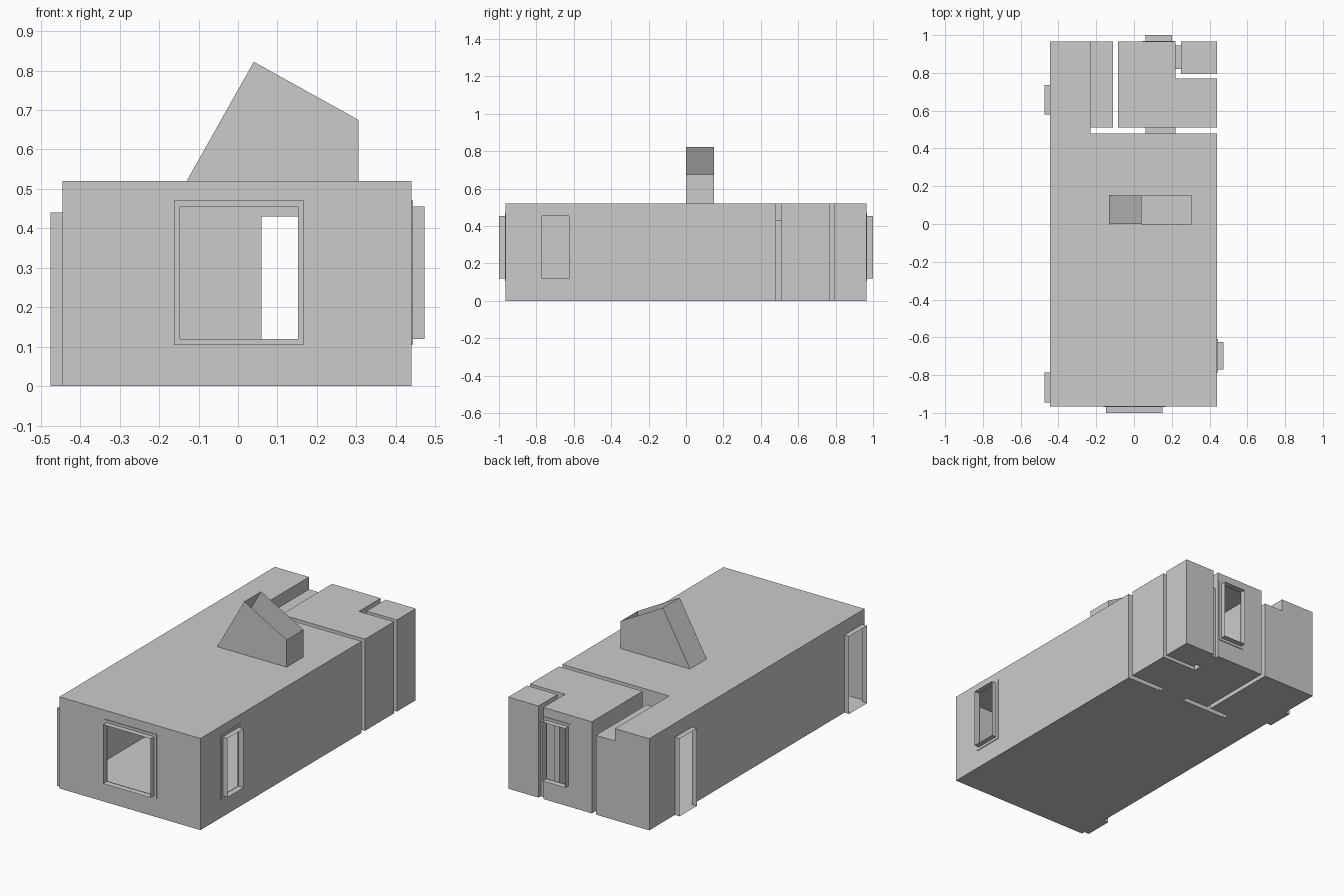
import bpy, bmesh

if "Cube" in bpy.data.objects:
    bpy.data.objects.remove(bpy.data.objects["Cube"])

H = 0.52          # ceiling height
LOW = 0.45        # closet ceiling height
X0, X1, Y0, Y1 = -0.445, 0.44, -0.965, 0.965


class Shell:
    """Collects quads into one named mesh object."""
    def __init__(self, name):
        self.name, self.bm = name, bmesh.new()

    def face(self, *pts):
        self.bm.faces.new([self.bm.verts.new(p) for p in pts])

    def wall(self, axis, c, a, b, z0=0, z1=H, holes=()):
        # plane axis=c, spanning a..b on the other axis, with rectangular holes
        def quad(u0, u1, w0, w1):
            if u1 - u0 > 1e-5 and w1 - w0 > 1e-5:
                self.face(*[pt(axis, c, u, w) for u, w in
                            ((u0, w0), (u1, w0), (u1, w1), (u0, w1))])
        u = a
        for h0, h1, k0, k1 in sorted(holes):
            quad(u, h0, z0, z1)
            quad(h0, h1, z0, k0)
            quad(h0, h1, k1, z1)
            u = h1
        quad(u, b, z0, z1)

    def flat(self, z, x0, x1, y0, y1):
        self.face((x0, y0, z), (x1, y0, z), (x1, y1, z), (x0, y1, z))

    def tunnel(self, axis, c0, c1, hole):
        # four reveal faces joining a hole on plane c0 to plane c1
        u0, u1, w0, w1 = hole
        loop = [(u0, w0), (u1, w0), (u1, w1), (u0, w1)]
        for i in range(4):
            p, q = loop[i], loop[(i + 1) % 4]
            self.face(pt(axis, c0, *p), pt(axis, c0, *q),
                      pt(axis, c1, *q), pt(axis, c1, *p))

    def done(self):
        bmesh.ops.remove_doubles(self.bm, verts=self.bm.verts, dist=1e-5)
        me = bpy.data.meshes.new(self.name)
        self.bm.to_mesh(me)
        self.bm.free()
        bpy.context.collection.objects.link(bpy.data.objects.new(self.name, me))


def pt(axis, c, u, w):
    return (c, u, w) if axis == 'x' else (u, c, w)


# Openings: (start, end, bottom, top)
front_win = (-0.147, 0.152, 0.12, 0.455)
right_win = (-0.77, -0.625, 0.12, 0.455)
back_win = (0.06, 0.20, 0.12, 0.455)
left_doors = [(-0.945, -0.785, 0, 0.44), (0.58, 0.735, 0, 0.44)]
mid_door = (0.06, 0.22, 0, 0.43)
small_door = (0.82, 0.945, 0, 0.43)

# Main room with side corridor and low closet
m = Shell("main_room")
m.wall('y', Y0, X0, X1, holes=[front_win])
m.wall('x', X1, Y0, 0.48, holes=[right_win])
m.wall('x', X0, Y0, Y1, holes=left_doors)
m.wall('y', 0.48, -0.23, X1, holes=[mid_door])
m.wall('y', Y1, X0, -0.23)
m.wall('x', -0.23, 0.48, 0.51)
m.wall('x', -0.23, 0.51, Y1, LOW, H)
m.wall('y', 0.51, -0.23, -0.11, 0, LOW)
m.wall('y', Y1, -0.23, -0.11, 0, LOW)
m.wall('x', -0.11, 0.51, Y1, 0, LOW)
m.flat(LOW, -0.23, -0.11, 0.51, Y1)
m.flat(0, -0.23, -0.11, 0.51, Y1)
for z in (0, H):
    m.flat(z, X0, -0.23, 0.48, Y1)
m.flat(0, X0, X1, Y0, 0.48)
# ceiling around the roof light hole
m.flat(H, X0, X1, Y0, 0)
m.flat(H, X0, X1, 0.15, 0.48)
m.flat(H, X0, -0.13, 0, 0.15)
m.flat(H, 0.305, X1, 0, 0.15)
m.done()

# L-shaped rear room
r = Shell("rear_room")
r.wall('y', 0.51, -0.085, X1, holes=[mid_door])
r.wall('x', X1, 0.51, 0.77)
r.wall('y', 0.77, 0.22, X1)
r.wall('x', 0.22, 0.77, Y1, holes=[small_door])
r.wall('y', Y1, -0.085, 0.22, holes=[back_win])
r.wall('x', -0.085, 0.51, Y1)
for z in (0, H):
    r.flat(z, -0.085, X1, 0.51, 0.77)
    r.flat(z, -0.085, 0.22, 0.77, Y1)
r.done()

# Small corner room
s = Shell("corner_room")
s.wall('x', 0.25, 0.795, Y1, holes=[small_door])
s.wall('x', X1, 0.795, Y1)
for y in (0.795, Y1):
    s.wall('y', y, 0.25, X1)
for z in (0, H):
    s.flat(z, 0.25, X1, 0.795, Y1)
s.done()

# Open-ended reveals of windows and doors
for name, axis, c0, c1, hole in [
        ("front_window_reveal", 'y', Y0, -1, front_win),
        ("back_window_reveal", 'y', Y1, 1, back_win),
        ("right_window_reveal", 'x', X1, 0.473, right_win),
        ("left_front_door_reveal", 'x', X0, -0.475, left_doors[0]),
        ("left_back_door_reveal", 'x', X0, -0.475, left_doors[1]),
        ("rear_room_doorway", 'y', 0.48, 0.51, mid_door),
        ("corner_room_doorway", 'x', 0.22, 0.25, small_door)]:
    t = Shell(name)
    t.tunnel(axis, c0, c1, hole)
    t.done()

# Thin trim around the windows
for name, axis, c, hole in [("front_window_trim", 'y', Y0, front_win),
                            ("back_window_trim", 'y', Y1, back_win),
                            ("right_window_trim", 'x', X1, right_win)]:
    t, e, d = Shell(name), 0.015, 0.004
    big = (hole[0] - e, hole[1] + e, hole[2] - e, hole[3] + e)
    for k in (-d, d):
        t.wall(axis, c + k, big[0], big[1], big[2], big[3], [hole])
    t.tunnel(axis, c - d, c + d, big)
    t.done()

# Roof light: wedge with its shallow slope left open as glazing
prof = [(-0.13, H), (0.04, 0.822), (0.305, 0.675), (0.305, H)]
d = Shell("roof_light")
for y in (0, 0.15):
    d.face(*[(x, y, z) for x, z in prof])
for i in (0, 2):
    (xa, za), (xb, zb) = prof[i], prof[i + 1]
    d.face((xa, 0, za), (xb, 0, zb), (xb, 0.15, zb), (xa, 0.15, za))
d.done()
